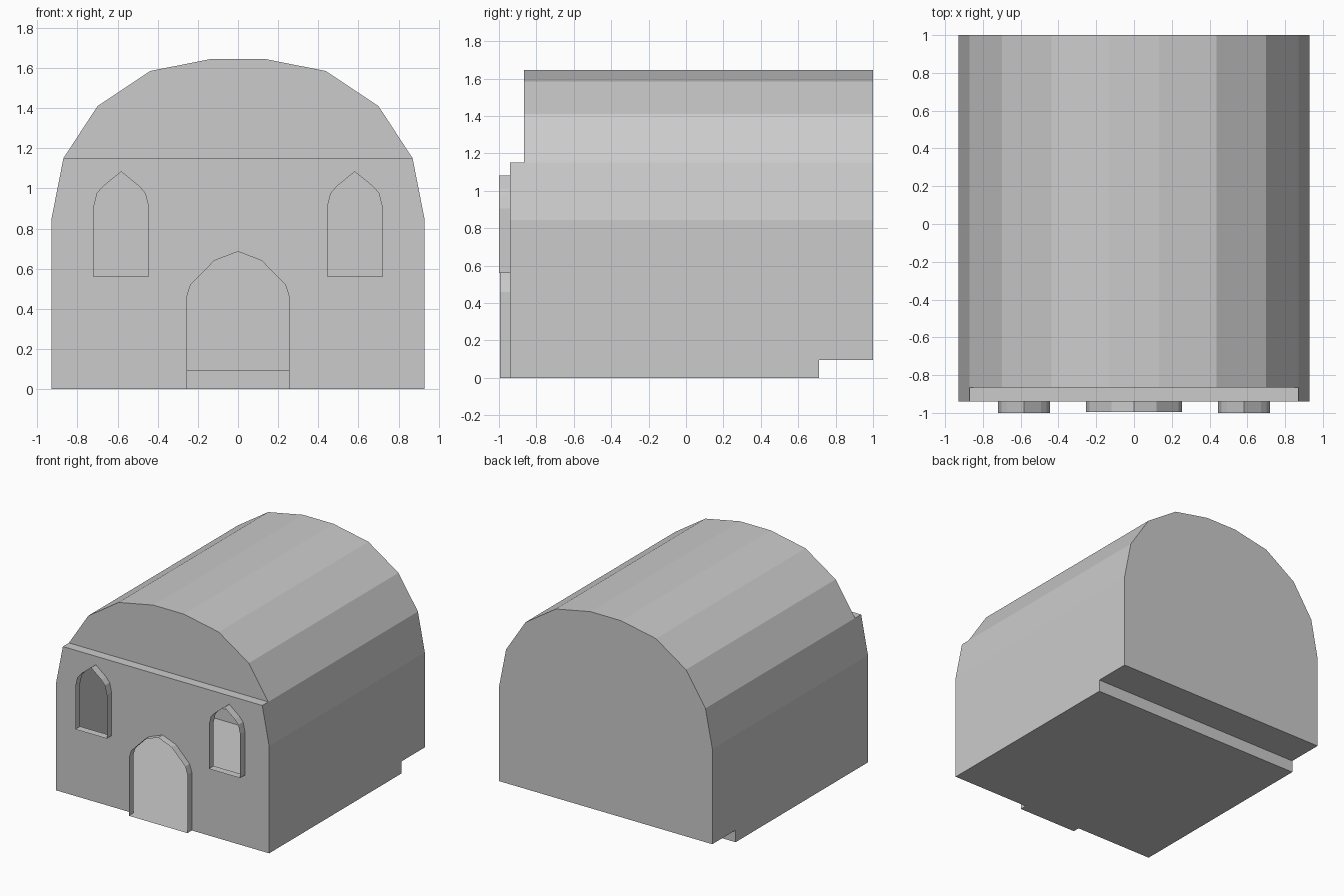
import bpy, bmesh

if "Cube" in bpy.data.objects:
    bpy.data.objects.remove(bpy.data.objects["Cube"])

FRONT, BACK = -0.94, 1.0        # main wall planes
GABLE = -0.865                  # set-back upper gable
STEP_Y, STEP_Z = 0.71, 0.095    # raised rear floor
LEDGE_Z = 1.15

# half profiles (x, z), listed from the bottom upwards
VAULT = [(0.93, 0.845), (0.87, LEDGE_Z), (0.70, 1.41), (0.437, 1.585), (0.133, 1.645)]
DOOR = [(0.255, 0), (0.255, 0.46), (0.236, 0.52), (0.118, 0.64), (0, 0.685)]
WINDOW = [(0.137, 0.56), (0.137, 0.905), (0.12, 0.975), (0.09, 1.01), (0, 1.083)]


def mirrored(half, cx=0.0):
    """Close a half profile into a full outline, right bottom to left bottom."""
    left = [(-x, z) for x, z in reversed(half) if x > 0]
    return [(cx + x, z) for x, z in list(half) + left]


def finish(bm, name):
    bmesh.ops.remove_doubles(bm, verts=bm.verts, dist=0.0005)
    bmesh.ops.recalc_face_normals(bm, faces=bm.faces)
    mesh = bpy.data.meshes.new(name)
    bm.to_mesh(mesh)
    bm.free()
    obj = bpy.data.objects.new(name, mesh)
    bpy.context.collection.objects.link(obj)
    return obj


def face(bm, pts):
    return bm.faces.new([bm.verts.new(p) for p in pts])


def surround(name, outline, y):
    """Thin lip standing out from the wall around an opening."""
    bm = bmesh.new()
    for (x0, z0), (x1, z1) in zip(outline, outline[1:] + outline[:1]):
        face(bm, [(x0, FRONT, z0), (x1, FRONT, z1), (x1, y, z1), (x0, y, z0)])
    return finish(bm, name)


door = mirrored(DOOR)
windows = [mirrored(WINDOW, cx) for cx in (-0.582, 0.582)]

bm = bmesh.new()

# front wall with the doorway notch and the two window holes
wall = [(0.93, 0), (0.93, 0.845), (0.87, LEDGE_Z), (-0.87, LEDGE_Z), (-0.93, 0.845), (-0.93, 0)]
loops = [wall + door[::-1]] + windows
edges = []
for loop in loops:
    vs = [bm.verts.new((x, FRONT, z)) for x, z in loop]
    edges += [bm.edges.new((a, b)) for a, b in zip(vs, vs[1:] + vs[:1])]
bmesh.ops.triangle_fill(bm, use_beauty=True, use_dissolve=False, edges=edges, normal=(0, -1, 0))

# ledge, upper gable and back wall
face(bm, [(-0.87, FRONT, LEDGE_Z), (0.87, FRONT, LEDGE_Z), (0.87, GABLE, LEDGE_Z), (-0.87, GABLE, LEDGE_Z)])
face(bm, [(x, GABLE, z) for x, z in mirrored(VAULT[1:])])
face(bm, [(x, BACK, z) for x, z in mirrored([(0.93, STEP_Z)] + VAULT)])

# side walls and lower vault strips
for s in (-1, 1):
    side = [(FRONT, 0), (STEP_Y, 0), (STEP_Y, STEP_Z), (BACK, STEP_Z), (BACK, 0.845), (FRONT, 0.845)]
    face(bm, [(s * 0.93, y, z) for y, z in side])
    face(bm, [(s * 0.93, FRONT, 0.845), (s * 0.93, BACK, 0.845), (s * 0.87, BACK, LEDGE_Z),
              (s * 0.87, GABLE, LEDGE_Z), (s * 0.87, FRONT, LEDGE_Z)])

# faceted roof
roof = mirrored(VAULT[1:])
for (x0, z0), (x1, z1) in zip(roof, roof[1:]):
    face(bm, [(x0, GABLE, z0), (x0, BACK, z0), (x1, BACK, z1), (x1, GABLE, z1)])

# floor, step and raised rear floor
face(bm, [(-0.93, FRONT, 0), (-0.255, FRONT, 0), (0.255, FRONT, 0), (0.93, FRONT, 0),
          (0.93, STEP_Y, 0), (-0.93, STEP_Y, 0)])
face(bm, [(-0.93, STEP_Y, 0), (0.93, STEP_Y, 0), (0.93, STEP_Y, STEP_Z), (-0.93, STEP_Y, STEP_Z)])
face(bm, [(-0.93, STEP_Y, STEP_Z), (0.93, STEP_Y, STEP_Z), (0.93, BACK, STEP_Z), (-0.93, BACK, STEP_Z)])
finish(bm, "vaulted_house_shell")

# door and window surrounds
surround("door_surround", door, -0.995)
for side, outline in zip(("left", "right"), windows):
    surround(f"window_surround_{side}", outline, -1.0)
